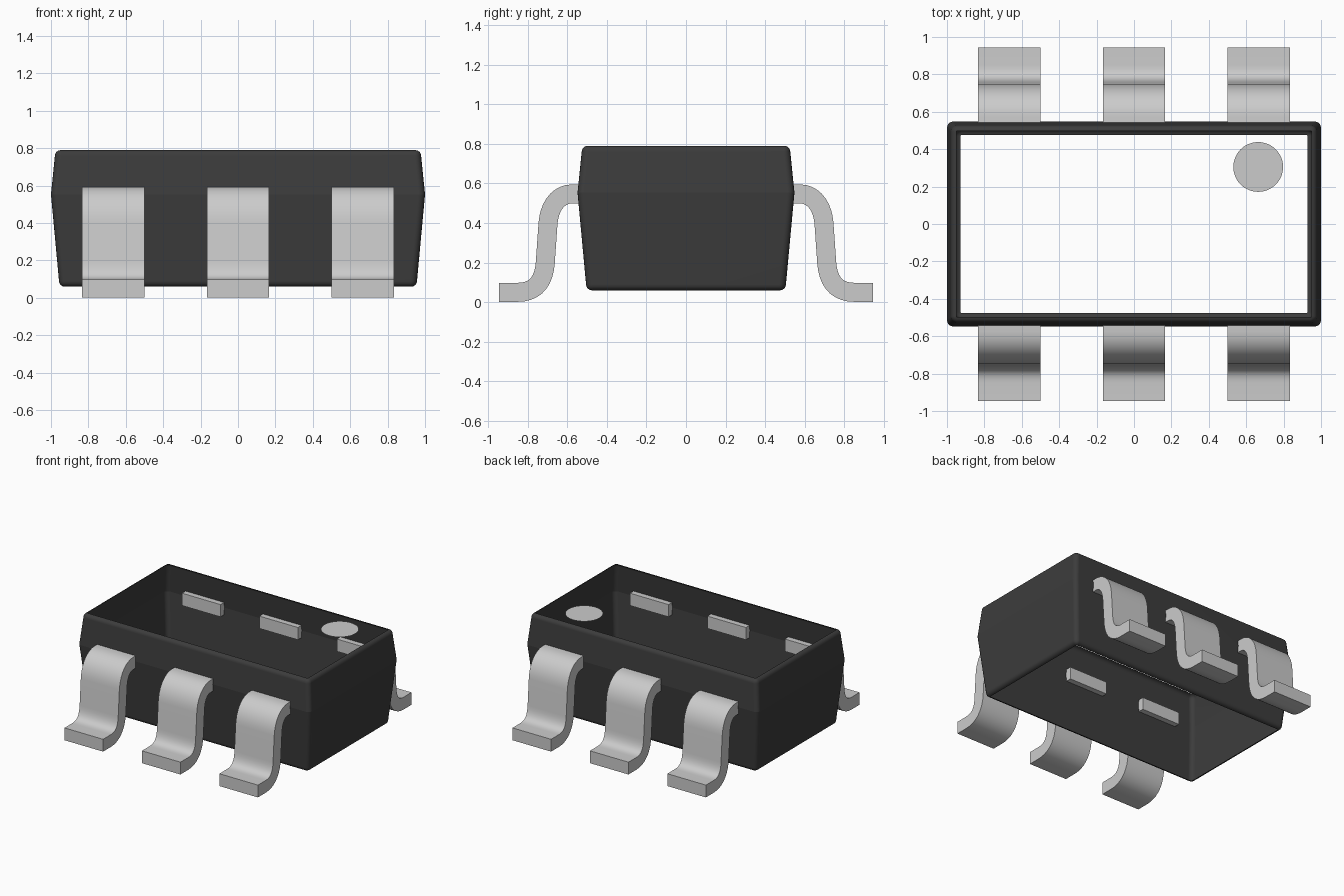
import bpy
import bmesh
from math import cos, sin, pi, radians
from mathutils import Vector
from mathutils.geometry import interpolate_bezier

cube = bpy.data.objects.get("Cube")
if cube:
    bpy.data.objects.remove(cube, do_unlink=True)


def make_material(name, value):
    mat = bpy.data.materials.new(name)
    mat.use_nodes = True
    color = (value, value, value, 1)
    mat.diffuse_color = color
    mat.node_tree.nodes["Principled BSDF"].inputs["Base Color"].default_value = color
    return mat


black_plastic = make_material("black plastic", 0.045)
silver_grey = make_material("silver grey", 0.6)


def make_object(name, bm, mat):
    mesh = bpy.data.meshes.new(name)
    bm.to_mesh(mesh)
    bm.free()
    mesh.materials.append(mat)
    obj = bpy.data.objects.new(name, mesh)
    bpy.context.collection.objects.link(obj)
    return obj


# Body: a thin shell of stacked rounded rectangles, open at top and bottom
HALF_X, HALF_Y, FILLET, STEPS = 1.0, 0.548, 0.03, 4
BOTTOM, MIDDLE, TOP = 0.06, 0.553, 0.79


def rounded_ring(bm, inset, radius, z):
    cx, cy = HALF_X - inset - radius, HALF_Y - inset - radius
    verts = []
    for corner, (sx, sy) in enumerate(((1, 1), (-1, 1), (-1, -1), (1, -1))):
        for i in range(STEPS + 1):
            a = (corner + i / STEPS) * pi / 2
            verts.append(bm.verts.new((sx * cx + radius * cos(a),
                                       sy * cy + radius * sin(a), z)))
    return verts


bm = bmesh.new()
rings = []
for i in range(STEPS + 1):                      # lower fillet
    a = i / STEPS * pi / 2
    pull = FILLET * (1 - sin(a))
    rings.append(rounded_ring(bm, 0.043 + pull, FILLET + 0.004 - pull,
                              BOTTOM + FILLET * (1 - cos(a))))
middle = rounded_ring(bm, 0, FILLET + 0.004, MIDDLE)
rings.append(middle)
for i in range(STEPS + 1):                      # upper fillet
    a = i / STEPS * pi / 2
    pull = FILLET * (1 - cos(a))
    rings.append(rounded_ring(bm, 0.021 + pull, FILLET + 0.004 - pull,
                              TOP - FILLET * (1 - sin(a))))
for low, high in zip(rings, rings[1:]):
    for i in range(len(low)):
        j = (i + 1) % len(low)
        bm.faces.new((low[i], low[j], high[j], high[i])).smooth = True
for i, v in enumerate(middle):                  # crisp parting line
    bm.edges.get((v, middle[(i + 1) % len(middle)])).smooth = False
body = make_object("body_shell", bm, black_plastic)
weighted = body.modifiers.new("even shading", 'WEIGHTED_NORMAL')
weighted.keep_sharp = True

# Leads: a bent strip that follows an S-shaped centre line
THICK, WIDTH, PITCH = 0.096, 0.332, 0.667


def bend(start, handle_a, handle_b, end):
    points = [Vector(p).to_3d() for p in (start, handle_a, handle_b, end)]
    return [p.to_2d() for p in interpolate_bezier(*points, 10)]


path = [Vector((0.5, 0.547))]
path += bend((0.575, 0.547), (0.645, 0.547), (0.69, 0.485), (0.697, 0.4))
path += bend((0.711, 0.2), (0.718, 0.1), (0.765, 0.05), (0.85, 0.05))
path += [Vector((0.945, 0.05))]


def make_lead(name, x, side):
    bm = bmesh.new()
    sections = []
    for i, p in enumerate(path):
        along = (path[min(i + 1, len(path) - 1)] - path[max(i - 1, 0)]).normalized()
        if i < 2 or i > len(path) - 3:
            along = Vector((1, 0))
        off = Vector((-along.y, along.x)) * THICK / 2
        sections.append([bm.verts.new((x + sx * WIDTH / 2, side * q.x, q.y))
                         for sx, q in ((-1, p - off), (1, p - off),
                                       (1, p + off), (-1, p + off))])
    for a, b in zip(sections, sections[1:]):
        for i in range(4):
            j = (i + 1) % 4
            bm.faces.new((a[i], a[j], b[j], b[i]))
    bm.faces.new(sections[0])
    bm.faces.new(sections[-1])
    bmesh.ops.recalc_face_normals(bm, faces=bm.faces)
    lead = make_object(name, bm, silver_grey)
    bpy.ops.object.select_all(action='DESELECT')
    lead.select_set(True)
    bpy.context.view_layer.objects.active = lead
    bpy.ops.object.shade_smooth_by_angle(angle=radians(35))


for side, side_name in ((-1, "front"), (1, "back")):
    for column, place in ((-1, "right"), (0, "middle"), (1, "left")):
        make_lead(f"{side_name}_{place}_lead", column * PITCH, side)

# Round orientation mark, level with the top rim
bm = bmesh.new()
bmesh.ops.create_circle(bm, cap_ends=True, segments=48, radius=0.133)
bmesh.ops.translate(bm, verts=bm.verts, vec=(0.664, 0.305, TOP))
make_object("orientation_mark", bm, silver_grey)
